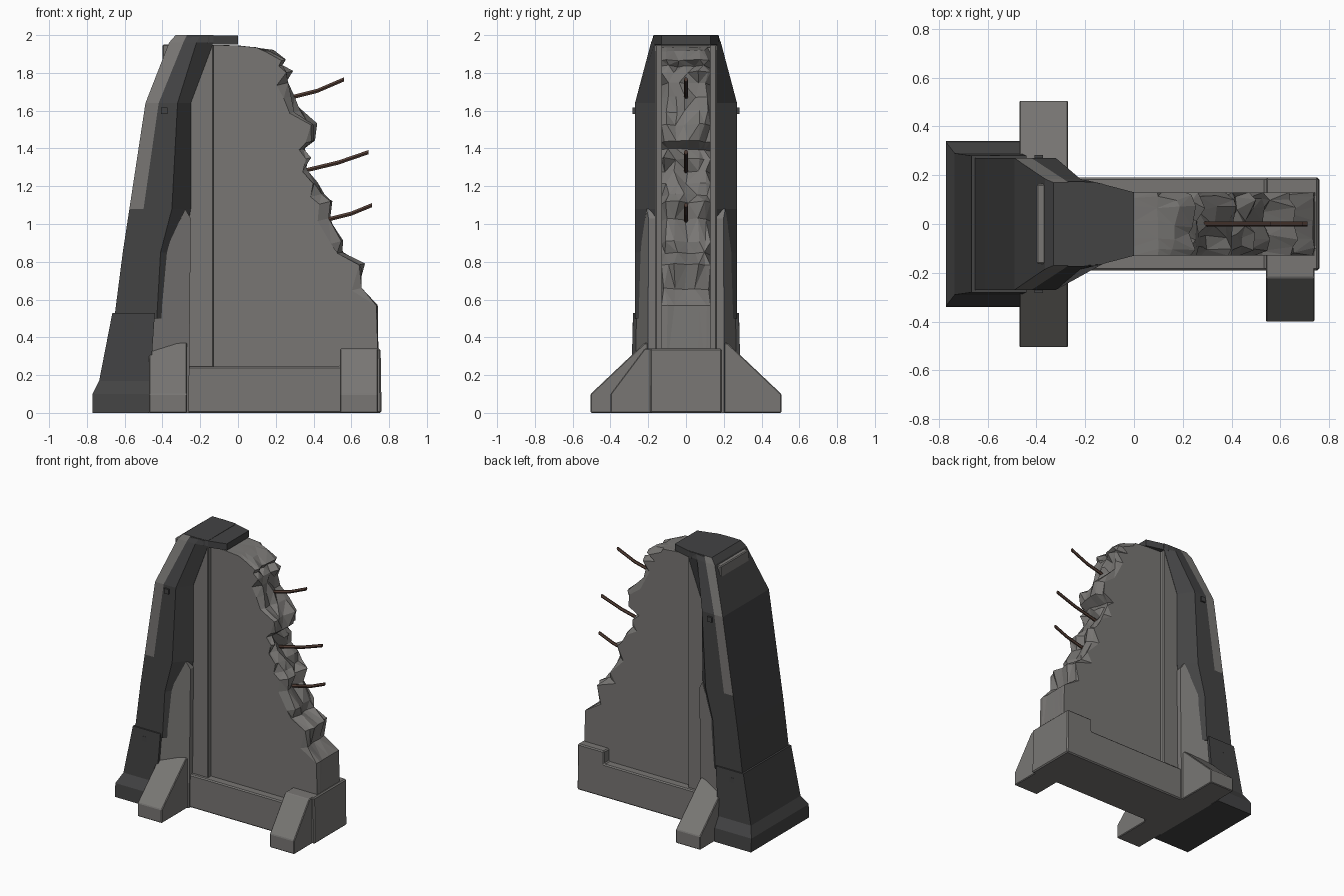
import bpy, bmesh, random
from mathutils import Vector

random.seed(4)
if "Cube" in bpy.data.objects:
    bpy.data.objects.remove(bpy.data.objects["Cube"])


def material(name, rgb):
    m = bpy.data.materials.new(name)
    m.use_nodes = True
    m.diffuse_color = (*rgb, 1)
    bsdf = m.node_tree.nodes["Principled BSDF"]
    bsdf.inputs["Base Color"].default_value = (*rgb, 1)
    bsdf.inputs["Roughness"].default_value = 0.9
    return m


concrete = material("concrete grey", (0.19, 0.183, 0.175))
metal = material("dark metal", (0.056, 0.056, 0.057))
rust = material("rusty brown", (0.09, 0.05, 0.037))


def loft(name, rings, mats, rule=None, bevel=0):
    """Join matching rings of points with quads and close both ends."""
    bm = bmesh.new()
    rows = [[bm.verts.new(p) for p in ring] for ring in rings]
    n = len(rows[0])
    for k, (a, b) in enumerate(zip(rows, rows[1:])):
        for i in range(n):
            j = (i + 1) % n
            f = bm.faces.new((a[i], a[j], b[j], b[i]))
            if rule:
                f.material_index = rule(k, i)
    bm.faces.new(rows[0][::-1])
    bm.faces.new(rows[-1])
    bmesh.ops.recalc_face_normals(bm, faces=bm.faces)
    mesh = bpy.data.meshes.new(name)
    bm.to_mesh(mesh)
    bm.free()
    obj = bpy.data.objects.new(name, mesh)
    bpy.context.collection.objects.link(obj)
    for m in mats:
        mesh.materials.append(m)
    if bevel:
        mod = obj.modifiers.new("worn edges", "BEVEL")
        mod.width = bevel
        mod.segments = 1
    return obj


def prism_y(name, profile, depth, mat, bevel=0):
    """Extrude an x-z profile symmetrically in y; depth gives half width at x."""
    return loft(name, [[(x, s * depth(x), z) for x, z in profile] for s in (-1, 1)],
                [mat], bevel=bevel)


def box(name, lo, hi, mat, bevel=0):
    profile = [(lo[0], lo[2]), (hi[0], lo[2]), (hi[0], hi[2]), (lo[0], hi[2])]
    return loft(name, [[(x, y, z) for x, z in profile] for y in (lo[1], hi[1])],
                [mat], bevel=bevel)


# Broken wall panel: the ragged edge is jittered layer by layer through the thickness
edge = [(0.0, 1.945), (0.1, 1.935), (0.18, 1.92), (0.25, 1.87), (0.23, 1.84),
        (0.29, 1.81), (0.27, 1.75), (0.3, 1.68), (0.33, 1.6), (0.41, 1.53),
        (0.4, 1.44), (0.35, 1.4), (0.38, 1.35), (0.36, 1.28), (0.42, 1.22),
        (0.45, 1.16), (0.49, 1.12), (0.48, 1.03), (0.55, 0.91), (0.55, 0.85),
        (0.67, 0.79), (0.65, 0.66), (0.74, 0.57)]
layers = []
for y in (-0.13, -0.105, -0.05, 0.0, 0.06, 0.105, 0.13):
    outer = abs(y) > 0.12
    ring = [(-0.2, y, 0.2), (-0.2, y, 1.95)]
    for x, z in edge:
        bite = random.uniform(0.01, 0.07) if outer else random.uniform(-0.01, 0.04)
        if x < 0.15 or z < 0.6:
            bite *= 0.15
        dy = 0 if outer else random.uniform(-0.015, 0.015)
        ring.append((x - bite, y + dy, z - bite * 0.25))
    ring.append((0.745, y, 0.2))
    layers.append(ring)
wall = loft("broken_wall", layers, [concrete])
mod = wall.modifiers.new("facets", "TRIANGULATE")

# Foundation with raised end block
prism_y("wall_base", [(-0.3, 0), (0.76, 0), (0.755, 0.34), (0.54, 0.34), (0.54, 0.245),
                      (-0.3, 0.245)], lambda x: 0.19, concrete, bevel=0.008)

# Vertical frame between wall and pillar
box("wall_frame", (-0.4, -0.163, 0.1), (-0.13, 0.163, 1.95), concrete, bevel=0.006)

# Tapered buttress at the pillar's inner side
prism_y("inner_buttress", [(-0.47, 0), (-0.26, 0), (-0.25, 1.03), (-0.28, 1.08),
                           (-0.41, 0.8), (-0.45, 0.5)],
        lambda x: 0.268 - (x + 0.46) * 0.33, concrete)


# Pillar shell, with a grey stripe along both outer edges of its upper part
def plan(z, xl, w, xs, xa, xb):
    half = [(xl, w), (xs, w), (xa, w), (xb, 0.165)]
    return [(x, -y, z) for x, y in half] + [(x, y, z) for x, y in reversed(half)]


shell = [plan(*level) for level in (
    (0.5, -0.655, 0.27, -0.58, -0.43, -0.3),
    (0.85, -0.61, 0.27, -0.535, -0.41, -0.29),
    (1.08, -0.575, 0.27, -0.5, -0.35, -0.25),
    (1.64, -0.49, 0.27, -0.42, -0.32, -0.25),
    (1.96, -0.365, 0.185, -0.29, -0.22, -0.13),
    (2.0, -0.33, 0.17, -0.27, -0.2, -0.13))]
loft("pillar_shell", shell, [metal, concrete],
     rule=lambda k, i: int(k >= 2 and i in (0, 6)))

# Overhanging cap at the top of the pillar
cap = [(-0.27, 0.175), (-0.16, 0.172), (0, 0.13)]
cap = [(x, -y) for x, y in cap] + [(x, y) for x, y in reversed(cap)]
loft("pillar_cap", [[(x, y, z) for x, y in cap] for z in (1.95, 1.998)], [metal])


# Pillar foot: flared plinth rising into a collar
def rect(z, x0, x1, w):
    return [(x0, -w, z), (x1, -w, z), (x1, w, z), (x0, w, z)]


loft("pillar_plinth", [rect(0, -0.77, -0.47, 0.34), rect(0.1, -0.77, -0.47, 0.335),
                       rect(0.17, -0.735, -0.465, 0.29), rect(0.53, -0.665, -0.44, 0.28)],
     [metal])


# Sloped support feet
def foot(name, x0, x1, side, reach, top):
    profile = [(0.1, 0), (reach, 0), (reach, 0.1), (0.22, top), (0.1, top)]
    loft(name, [[(x, side * y, z) for y, z in profile] for x in (x0, x1)],
         [concrete], bevel=0.005)


foot("front_pillar_foot", -0.47, -0.27, -1, 0.505, 0.37)
foot("back_pillar_foot", -0.47, -0.27, 1, 0.505, 0.37)
foot("front_end_foot", 0.54, 0.74, -1, 0.4, 0.34)

# Small bolts on the pillar sides
for side, label in ((-1, "front"), (1, "back")):
    for k, (x, z) in enumerate(((-0.39, 1.6), (-0.57, 0.46))):
        c = side * 0.265
        box(f"{label}_bolt_{k + 1}", (x - 0.018, c - 0.018, z - 0.018),
            (x + 0.018, c + 0.018, z + 0.018), metal)

# Bent reinforcing bars sticking out of the broken edge
bars = (((0.2, 1.65), (0.42, 1.705), (0.56, 1.765)),
        ((0.3, 1.27), (0.53, 1.325), (0.69, 1.38)),
        ((0.4, 1.005), (0.6, 1.055), (0.71, 1.1)))
for k, path in enumerate(bars):
    rings = []
    for x, z in path:
        rings.append([Vector((x, dy, z + dz)) for dy, dz in
                      ((-0.011, 0), (-0.005, 0.011), (0.005, 0.011),
                       (0.011, 0), (0.005, -0.011), (-0.005, -0.011))])
    loft(f"reinforcing_bar_{k + 1}", rings, [rust])
